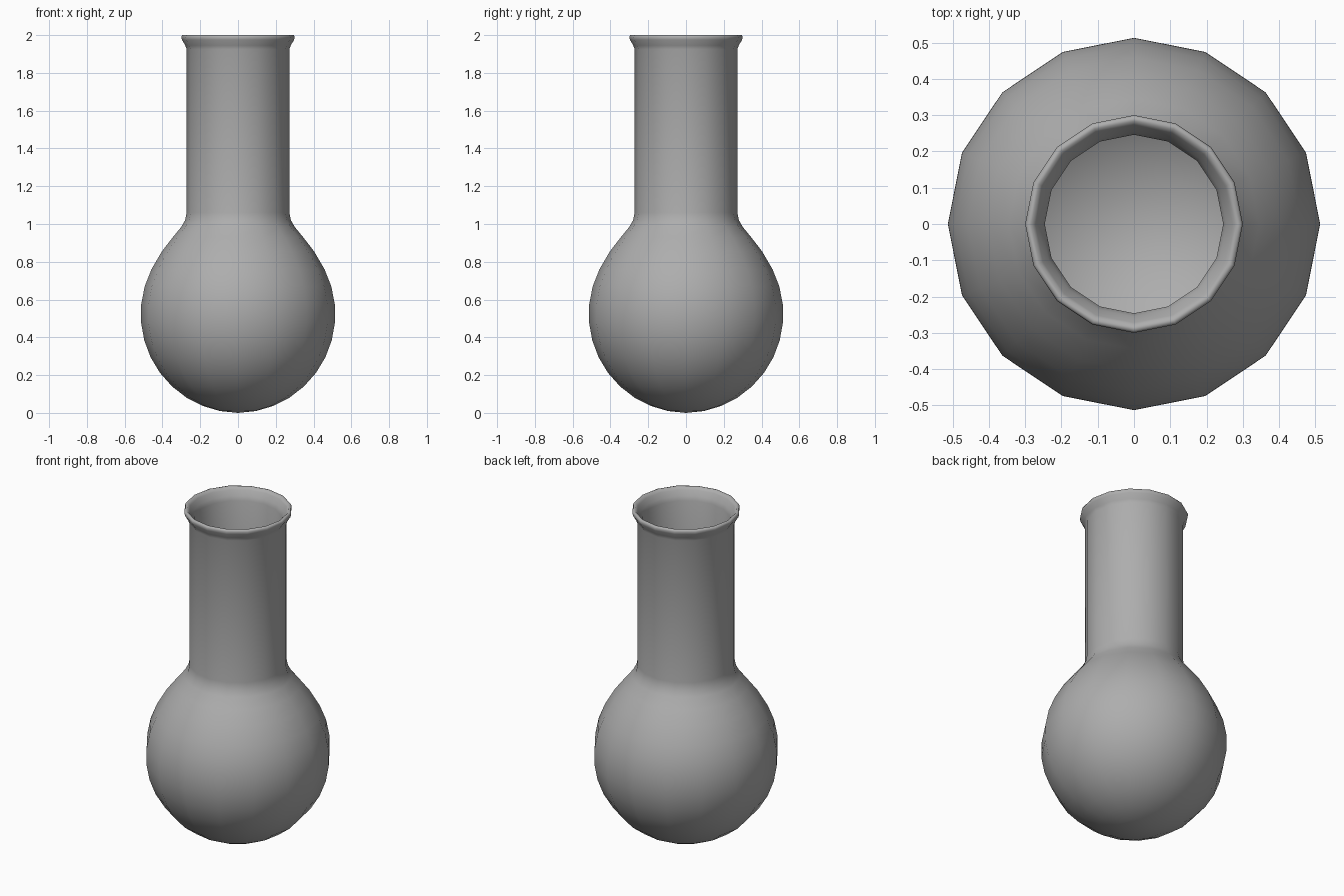
import bpy, bmesh, math

if "Cube" in bpy.data.objects:
    bpy.data.objects.remove(bpy.data.objects["Cube"])

SIDES = 16
R, CZ, WALL = 0.515, 0.515, 0.024


def bowl(radius, top, count):
    # arc from the bottom pole up to the shoulder angle
    return [(radius * math.sin(top * i / count), CZ + 0.01 * i / count - radius * math.cos(top * i / count))
            for i in range(count + 1)]


# outer profile: round body, filleted shoulder, straight neck, flared lip
outer = bowl(R, math.radians(117), 11)
outer += [(0.403, 0.855), (0.345, 0.93), (0.300, 0.985), (0.280, 1.02), (0.272, 1.06),
          (0.272, 1.925), (0.279, 1.945), (0.297, 1.975), (0.300, 1.99), (0.295, 2.0)]

# inner profile: lip crest down through the neck into the hollow body
inner = [(0.283, 2.0), (0.272, 1.985), (0.255, 1.955), (0.246, 1.93), (0.246, 1.05),
         (0.257, 1.005), (0.281, 0.967), (0.328, 0.91), (0.385, 0.838)]
inner += bowl(R - WALL, math.radians(117), 11)[::-1]


def lathe(name, profile):
    bm = bmesh.new()
    rings = []
    for r, z in profile:
        if r < 1e-6:
            rings.append([bm.verts.new((0, 0, z))] * SIDES)
        else:
            rings.append([bm.verts.new((r * math.cos(2 * math.pi * k / SIDES),
                                        r * math.sin(2 * math.pi * k / SIDES), z))
                          for k in range(SIDES)])
    for a, b in zip(rings, rings[1:]):
        for k in range(SIDES):
            n = (k + 1) % SIDES
            quad = [a[k], a[n], b[n], b[k]]
            bm.faces.new(list(dict.fromkeys(quad)))
    bmesh.ops.recalc_face_normals(bm, faces=bm.faces)
    mesh = bpy.data.meshes.new(name)
    bm.to_mesh(mesh)
    bm.free()
    obj = bpy.data.objects.new(name, mesh)
    bpy.context.collection.objects.link(obj)
    for p in mesh.polygons:
        p.use_smooth = True
    return obj


flask = lathe("round_flask", outer + inner)

# dark grey glass
mat = bpy.data.materials.new("dark_grey")
mat.diffuse_color = (0.42, 0.42, 0.42, 1)
mat.use_nodes = True
mat.node_tree.nodes["Principled BSDF"].inputs["Base Color"].default_value = mat.diffuse_color
flask.data.materials.append(mat)
